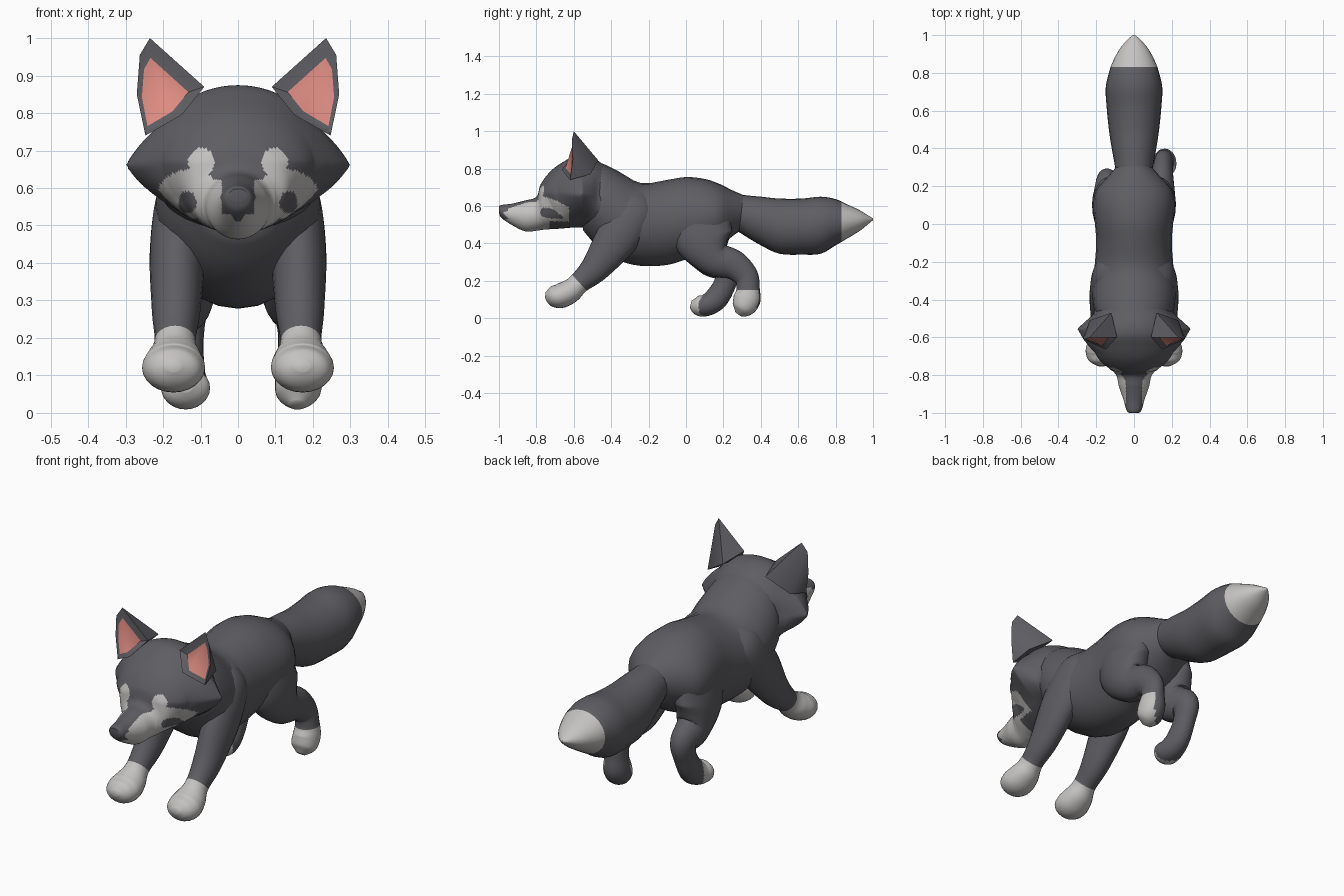
import bpy, bmesh, math
from mathutils import Vector

if "Cube" in bpy.data.objects:
    bpy.data.objects.remove(bpy.data.objects["Cube"])


def material(name, rgb):
    m = bpy.data.materials.new(name)
    m.use_nodes = True
    m.diffuse_color = (*rgb, 1)
    bsdf = m.node_tree.nodes["Principled BSDF"]
    bsdf.inputs["Base Color"].default_value = (*rgb, 1)
    bsdf.inputs["Roughness"].default_value = 0.9
    return m


GREY = material("charcoal_fur", (0.112, 0.109, 0.122))
WHITE = material("pale_fur", (0.56, 0.545, 0.535))
PINK = material("ear_pink", (0.72, 0.26, 0.22))


def finish(bm, name, mats, angle):
    bmesh.ops.recalc_face_normals(bm, faces=bm.faces)
    mesh = bpy.data.meshes.new(name)
    bm.to_mesh(mesh)
    bm.free()
    ob = bpy.data.objects.new(name, mesh)
    bpy.context.collection.objects.link(ob)
    for m in mats:
        mesh.materials.append(m)
    bpy.ops.object.select_all(action='DESELECT')
    ob.select_set(True)
    bpy.context.view_layer.objects.active = ob
    bpy.ops.object.shade_smooth_by_angle(angle=math.radians(angle))


def resample(stations, steps):
    """Catmull-Rom interpolation of every station value."""
    pts = [Vector(s) for s in stations]
    out = []
    for i in range(len(pts) - 1):
        a, b, c, d = pts[max(i - 1, 0)], pts[i], pts[i + 1], pts[min(i + 2, len(pts) - 1)]
        for k in range(steps):
            t = k / steps
            out.append(b + (c - a) * (t / 2) + (2 * a - 5 * b + 4 * c - d) * (t * t / 2)
                       + (3 * b - a - 3 * c + d) * (t ** 3 / 2))
    return out + [pts[-1]]


def loft(name, stations, segs, steps, pale=None, upright=False, shape=None):
    """Skin elliptical rings (x, y, z, half width, half depth) along a path."""
    rings = resample(stations, steps)
    bm = bmesh.new()
    loops = []
    for i, r in enumerate(rings):
        along = Vector(rings[min(i + 1, len(rings) - 1)][:3]) - Vector(rings[max(i - 1, 0)][:3])
        up = Vector((0, 0, 1)) if upright else Vector((0, along.z, -along.y)).normalized()
        loop = []
        for k in range(segs):
            a = math.tau * k / segs
            co = Vector(r[:3]) + Vector((1, 0, 0)) * (max(r[3], .003) * math.cos(a))
            co += up * (max(r[4], .003) * math.sin(a))
            loop.append(bm.verts.new(shape(co) if shape else co))
        loops.append(loop)
    for p, q in zip(loops, loops[1:]):
        for k in range(segs):
            n = (k + 1) % segs
            bm.faces.new((p[k], p[n], q[n], q[k]))
    bm.faces.new(loops[0])
    bm.faces.new(loops[-1])
    if pale:
        for f in bm.faces:
            c = f.calc_center_median()
            f.material_index = int(pale(abs(c.x), c.y, c.z))
    finish(bm, name, [GREY, WHITE], 50)


def outline(rows):
    """Turn (y, top, bottom, half width) rows into stations."""
    return [(0, y, (t + b) / 2, w, (t - b) / 2) for y, t, b, w in rows]


def oval(x, z, cx, cz, rx, rz):
    return ((x - cx) / rx) ** 2 + ((z - cz) / rz) ** 2 < 1


def clamp(v):
    return max(0, min(1, v))


# Torso
loft("body", outline([
    (-.55, .83, .47, .14), (-.47, .835, .38, .205), (-.36, .785, .31, .22),
    (-.24, .722, .28, .21), (-.1, .74, .285, .2), (0, .755, .315, .207),
    (.1, .745, .34, .215), (.18, .718, .38, .2), (.25, .683, .44, .14),
    (.34, .645, .5, .06)]), 24, 3, upright=True)

# Bushy tail with a pale tip
loft("tail", outline([
    (.16, .68, .54, .08), (.3, .66, .45, .1), (.4, .65, .39, .118),
    (.5, .64, .345, .133), (.62, .64, .34, .145), (.72, .65, .345, .15),
    (.8, .637, .39, .133), (.86, .61, .425, .112), (.93, .577, .468, .074),
    (.98, .546, .508, .03), (1, .535, .525, .005)]), 24, 4, lambda x, y, z: y > .835, True)


# Head with swept back lower face, pointed cheeks and a pale mask
def face_shape(co):
    co.y += .055 * clamp((.67 - co.z) / .1) * clamp((co.y + .795) / .04)
    behind = .08 if co.y > -.555 else .13
    peak = clamp(1 - abs(co.z - .66) / .12) * clamp(1 - abs(co.y + .555) / behind)
    co.x += math.copysign(.072 * peak, co.x) if abs(co.x) > .05 else 0
    return co


def mask(x, y, z):
    nose = y < -.95 and x < .65 * (z - .5)
    muzzle = -.985 < y < -.73 and z < .622 and (x > .043 or z < .53)
    cheek = -.83 < y < -.625 and oval(x, z, .13, .583, .083, .066)
    spot = y > -.82 and oval(x, z, .135, .562, .024, .03)
    brow = y < -.6 and oval(x, z, .098, .668, .035, .038)
    return (muzzle or cheek or brow) and not (spot or nose)


loft("head", outline([
    (-1, .598, .562, .025), (-.985, .606, .535, .04), (-.93, .613, .498, .056),
    (-.86, .63, .465, .08), (-.8, .65, .468, .095), (-.775, .72, .475, .138),
    (-.72, .79, .48, .188), (-.65, .84, .485, .218), (-.58, .873, .48, .23),
    (-.5, .86, .44, .215), (-.4, .79, .4, .17)]), 112, 12, mask, True, face_shape)

# Ears: a rim drawn to two back points, with a smaller pink face inside
RIM = [(.09, .87, -.6), (.235, 1, -.6), (.262, .955, -.61),
       (.27, .85, -.605), (.247, .74, -.62), (.15, .795, -.665)]
for side, s in (("left", 1), ("right", -1)):
    bm = bmesh.new()
    rim = [bm.verts.new((s * x, y, z)) for x, z, y in RIM]
    inner = bm.verts.new((s * .12, -.47, .845))
    outer = bm.verts.new((s * .235, -.51, .77))
    for k in range(len(rim)):
        bm.faces.new((rim[k], rim[(k + 1) % len(rim)], inner if k in (0, 5) else outer))
    for tip in (rim[1], rim[5]):
        bm.faces.new((tip, inner, outer))
    front = bm.faces.new(rim)
    bmesh.ops.recalc_face_normals(bm, faces=bm.faces)
    bmesh.ops.inset_individual(bm, faces=[front], thickness=.004, depth=-.006)
    for v in front.verts:
        v.co = v.co.lerp(Vector((s * .233, -.61, .825)), .28)
    front.material_index = 1
    finish(bm, side + "_ear", [GREY, PINK], 35)

    # Front legs reaching forward
    loft(side + "_front_leg", [
        (s * .1, -.2, .66, .03, .04), (s * .14, -.25, .59, .07, .1),
        (s * .16, -.36, .44, .075, .115), (s * .165, -.48, .275, .065, .08),
        (s * .168, -.57, .19, .055, .058), (s * .17, -.62, .145, .074, .064),
        (s * .172, -.675, .12, .084, .066), (s * .172, -.725, .122, .066, .05),
        (s * .172, -.752, .125, .02, .015)],
        24, 6, lambda x, y, z: y + .86 * z < -.41)

# Hind legs: left one trailing, right one tucked forward
loft("left_hind_leg", [
    (.12, .1, .6, .07, .13), (.135, .09, .44, .085, .16), (.14, .15, .325, .078, .1),
    (.148, .255, .285, .06, .08), (.155, .32, .225, .05, .066), (.16, .332, .16, .054, .062),
    (.162, .325, .1, .062, .073), (.16, .3, .05, .058, .058), (.158, .28, .02, .02, .02)],
    24, 7, lambda x, y, z: z < .15 and y < .2 + .95 * x)
loft("right_hind_leg", [
    (-.12, .1, .6, .07, .13), (-.135, .09, .44, .085, .16), (-.14, .14, .32, .078, .1),
    (-.142, .22, .27, .06, .075), (-.142, .21, .19, .05, .06), (-.142, .165, .11, .054, .063),
    (-.14, .11, .07, .062, .058), (-.14, .06, .068, .062, .052), (-.14, .025, .075, .02, .02)],
    24, 7, lambda x, y, z: y < .02 + .6 * x and z < .15)
